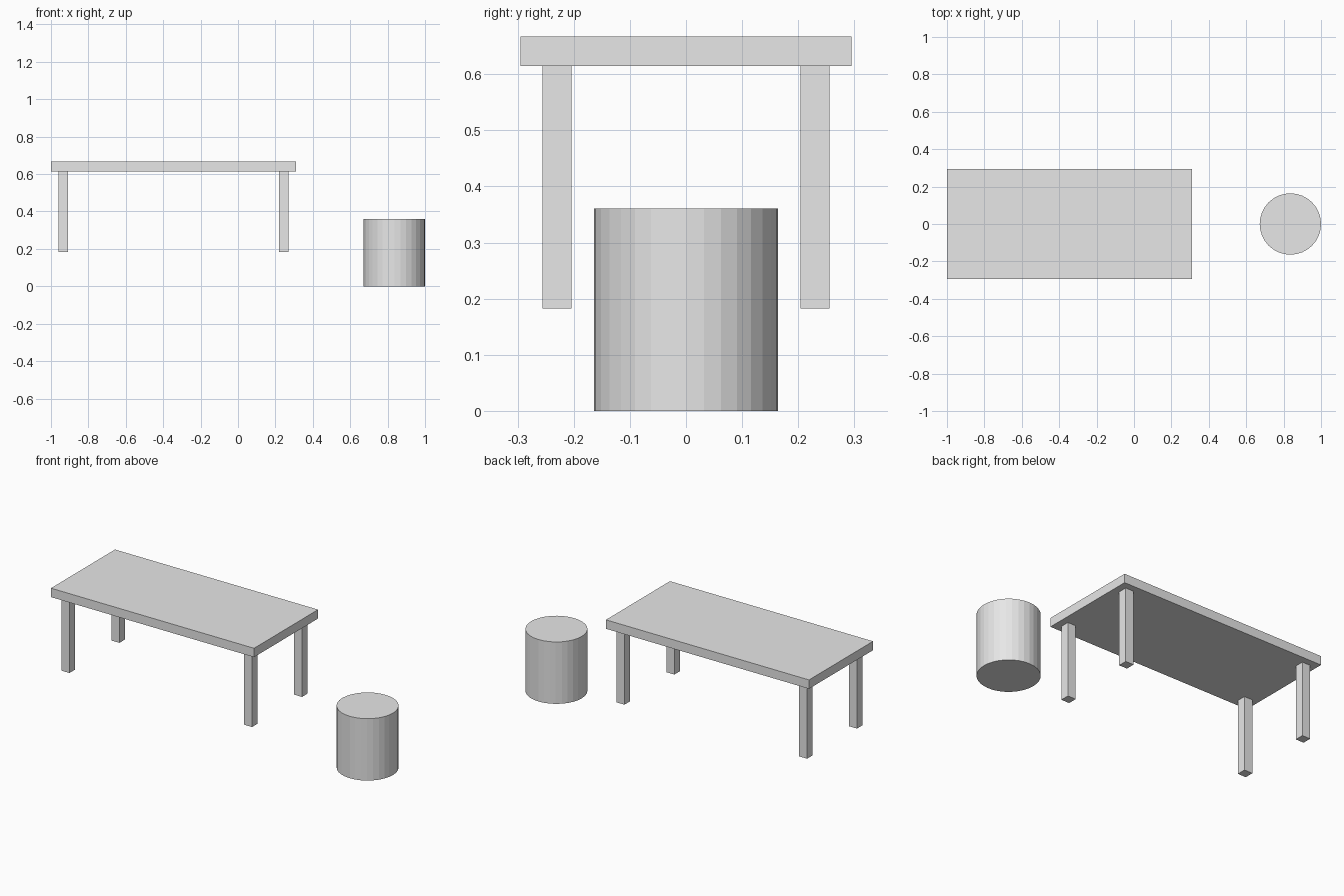
import bpy

default = bpy.data.objects.get("Cube")
if default:
    bpy.data.objects.remove(default, do_unlink=True)

# Single plain grey
GREY = (0.8, 0.8, 0.8, 1)
grey = bpy.data.materials.new("plain_grey")
grey.use_nodes = True
grey.diffuse_color = GREY
grey.node_tree.nodes["Principled BSDF"].inputs["Base Color"].default_value = GREY


def finish(name):
    obj = bpy.context.object
    obj.name = name
    obj.data.materials.append(grey)
    return obj


def box(name, center, size):
    bpy.ops.mesh.primitive_cube_add(size=1, location=center)
    obj = finish(name)
    obj.scale = size
    bpy.ops.object.transform_apply(location=False, rotation=False, scale=True)
    return obj


# Table: slab top and four square legs set in from the corners
TABLE_X = -0.345
LEG_BOTTOM, TOP_BOTTOM, TOP_TOP = 0.182, 0.615, 0.667
box("table_top", (TABLE_X, 0, (TOP_BOTTOM + TOP_TOP) / 2),
    (1.31, 0.59, TOP_TOP - TOP_BOTTOM))

for x_side, x_name in ((-1, "right"), (1, "left")):
    for y_side, y_name in ((-1, "front"), (1, "back")):
        box(f"{y_name}_{x_name}_leg",
            (TABLE_X + x_side * 0.589, y_side * 0.23, (LEG_BOTTOM + TOP_BOTTOM) / 2),
            (0.052, 0.052, TOP_BOTTOM - LEG_BOTTOM))

# Round stool beside the table, flat-faceted
STOOL_RADIUS, STOOL_HEIGHT = 0.164, 0.361
bpy.ops.mesh.primitive_cylinder_add(vertices=32, radius=STOOL_RADIUS, depth=STOOL_HEIGHT,
                                    location=(1 - STOOL_RADIUS, 0, STOOL_HEIGHT / 2))
finish("round_stool")
